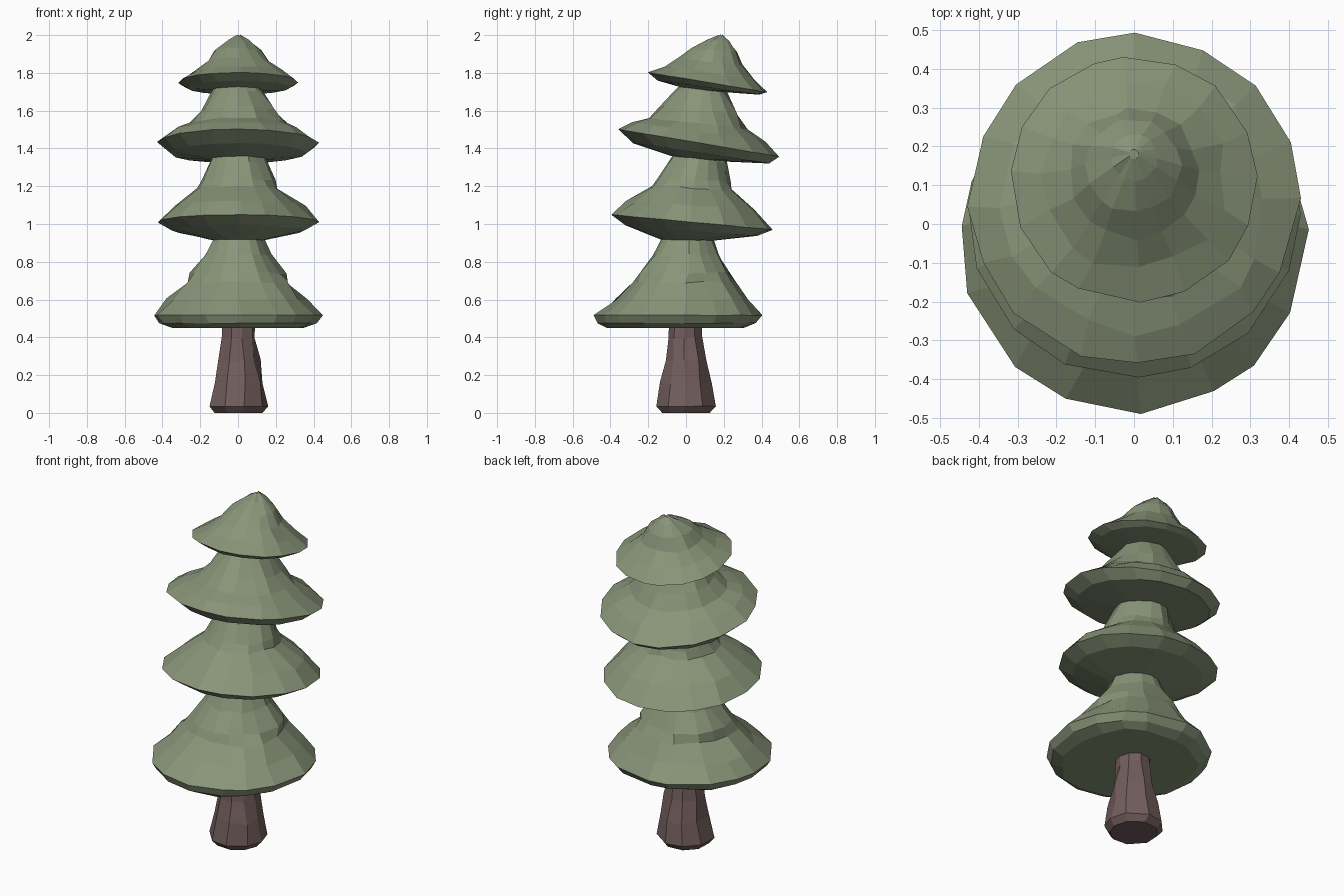
import bpy, bmesh, math, random

random.seed(4)


def material(name, color):
    m = bpy.data.materials.new(name)
    m.diffuse_color = (*color, 1)
    return m


LEAF = material("leaf_green", (0.25, 0.30, 0.19))
BARK = material("bark_brown", (0.17, 0.11, 0.11))


def loft(name, rings, sides, mat, wobble, steady=()):
    """Loft flat-faced rings given as (z, radius, centre y, slope along y)."""
    bm = bmesh.new()
    step = 2 * math.pi / sides
    angles = [(i + random.uniform(-0.18, 0.18)) * step for i in range(sides)]
    loops = []
    for k, (z, r, cy, slope) in enumerate(rings):
        amount = 0.012 if k in steady else wobble
        loop = []
        for a in angles:
            a += random.uniform(-0.08, 0.08) * step
            rr = r * (1 + random.uniform(-amount, amount))
            dy = rr * math.sin(a)
            dz = 0 if k == 0 else random.uniform(-0.1, 0.1) * amount
            loop.append(bm.verts.new((rr * math.cos(a), cy + dy, z + slope * dy + dz)))
        loops.append(loop)
    for lo, hi in zip(loops, loops[1:]):
        for i in range(sides):
            j = (i + 1) % sides
            bm.faces.new((lo[i], lo[j], hi[j], hi[i]))
    bm.faces.new(loops[0][::-1])
    bm.faces.new(loops[-1])
    bmesh.ops.recalc_face_normals(bm, faces=bm.faces)
    mesh = bpy.data.meshes.new(name)
    bm.to_mesh(mesh)
    bm.free()
    mesh.materials.append(mat)
    ob = bpy.data.objects.new(name, mesh)
    bpy.context.collection.objects.link(ob)
    return ob


# Flared trunk
loft("trunk", [(0, 0.13, 0, 0), (0.035, 0.16, 0, 0), (0.16, 0.135, 0, 0),
               (0.28, 0.113, 0, 0), (0.40, 0.093, -0.005, 0),
               (0.52, 0.085, -0.005, 0)], 9, BARK, 0.07, (0, 1))

# Foliage tiers, leaning back more and more towards the top
tiers = {
    "foliage_bottom": [
        (0.45, 0.37, -0.05, 0), (0.475, 0.42, -0.045, 0), (0.517, 0.447, -0.038, 0),
        (0.60, 0.36, -0.02, 0), (0.69, 0.275, -0.015, 0), (0.74, 0.245, -0.01, 0),
        (0.84, 0.175, 0, 0), (0.95, 0.12, 0.01, 0)],
    "foliage_lower_middle": [
        (0.915, 0.14, 0.0, -0.02), (0.965, 0.35, 0.03, -0.08), (1.01, 0.43, 0.03, -0.093),
        (1.10, 0.34, 0.035, -0.07), (1.19, 0.215, 0.035, -0.04), (1.23, 0.188, 0.04, -0.02),
        (1.33, 0.15, 0.06, 0), (1.42, 0.11, 0.08, 0)],
    "foliage_upper_middle": [
        (1.345, 0.14, 0.07, -0.1), (1.375, 0.36, 0.08, -0.15), (1.43, 0.425, 0.065, -0.17),
        (1.49, 0.34, 0.065, -0.14), (1.53, 0.265, 0.07, -0.12), (1.60, 0.205, 0.075, -0.1),
        (1.70, 0.135, 0.08, -0.05), (1.78, 0.08, 0.1, 0)],
    "foliage_top": [
        (1.708, 0.12, 0.11, -0.1), (1.722, 0.27, 0.122, -0.14), (1.75, 0.318, 0.115, -0.165),
        (1.80, 0.235, 0.12, -0.15), (1.86, 0.168, 0.13, -0.12), (1.92, 0.12, 0.15, -0.08),
        (1.97, 0.06, 0.17, -0.03), (1.998, 0.012, 0.18, 0)],
}
for name, rings in tiers.items():
    loft(name, rings, 16, LEAF, 0.06, (1, 2))
